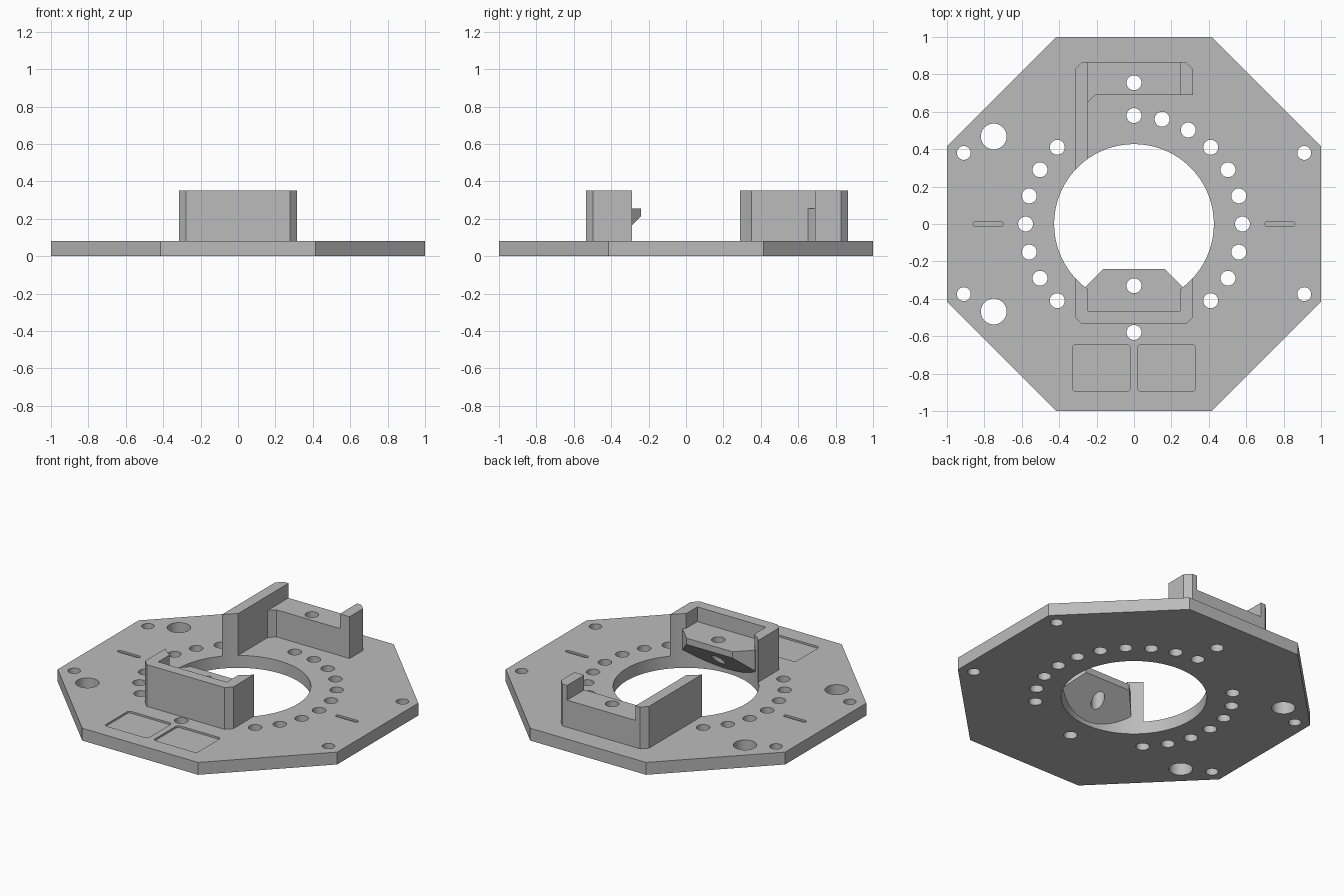
import bpy, bmesh
from math import cos, sin, pi, radians, tan
from mathutils import Vector

cube = bpy.data.objects.get("Cube")
if cube:
    bpy.data.objects.remove(cube, do_unlink=True)

THICK, TOP, LEDGE = 0.08, 0.35, 0.255   # plate top, wall top, ledge top
BORE = 0.427                            # central opening radius
HALF, INNER, CH = 0.315, 0.245, 0.037   # bracket half widths, corner chamfer

grey = bpy.data.materials.new("plain grey")
grey.use_nodes = True
grey.diffuse_color = (0.5, 0.5, 0.5, 1)
grey.node_tree.nodes["Principled BSDF"].inputs["Base Color"].default_value = (0.5, 0.5, 0.5, 1)


def add_prism(bm, outline, z0, z1):
    """Extrude a plan outline (counter-clockwise) from z0 to z1."""
    low = [bm.verts.new((x, y, z0)) for x, y in outline]
    high = [bm.verts.new((x, y, z1)) for x, y in outline]
    bm.faces.new(low[::-1])
    bm.faces.new(high)
    n = len(outline)
    for i in range(n):
        j = (i + 1) % n
        bm.faces.new((low[i], low[j], high[j], high[i]))


def circle(x, y, r, n=40):
    return [(x + r * cos(2 * pi * i / n), y + r * sin(2 * pi * i / n)) for i in range(n)]


def rounded_rect(x, y, w, h, r, n=6):
    pts = []
    for k, (sx, sy) in enumerate([(1, 1), (-1, 1), (-1, -1), (1, -1)]):
        for i in range(n + 1):
            a = (k + i / n) * pi / 2
            pts.append((x + sx * (w / 2 - r) + r * cos(a), y + sy * (h / 2 - r) + r * sin(a)))
    return pts


def make(name, prisms):
    """Object from a list of (outline, z0, z1)."""
    bm = bmesh.new()
    for p in prisms:
        add_prism(bm, *p)
    mesh = bpy.data.meshes.new(name)
    bm.to_mesh(mesh)
    bm.free()
    mesh.materials.append(grey)
    ob = bpy.data.objects.new(name, mesh)
    bpy.context.collection.objects.link(ob)
    return ob


def boolean(ob, tool, operation="DIFFERENCE"):
    mod = ob.modifiers.new("bool", "BOOLEAN")
    mod.operation, mod.object, mod.solver = operation, tool, "EXACT"
    bpy.context.view_layer.objects.active = ob
    bpy.ops.object.modifier_apply(modifier=mod.name)


# Cutters: central bore, and all drilled holes
bore = make("bore_cutter", [(circle(0, 0, BORE, 96), -0.5, 1)])
ring = [a for a in range(-45, 226, 15) if a not in (105, 120)] + [270]
spots = [(0.58 * cos(radians(a)), 0.58 * sin(radians(a)), 0.04) for a in ring]
spots += [(s * 0.91, y, 0.037) for s in (-1, 1) for y in (0.38, -0.375)]
spots += [(-0.75, s * 0.468, 0.069) for s in (-1, 1)]
spots += [(0, 0.755, 0.04), (0, -0.33, 0.04)]
drill = make("hole_cutter", [(circle(*s), -0.5, 1) for s in spots])

# Shallow label recesses and side slots
recess = make("recess_cutter",
              [(rounded_rect(s * 0.175, -0.77, 0.31, 0.25, 0.02), THICK - 0.012, 0.2) for s in (-1, 1)]
              + [(rounded_rect(s * 0.78, 0, 0.16, 0.026, 0.013), THICK - 0.012, 0.2) for s in (-1, 1)])

# Octagonal base plate
t = tan(pi / 8)
octagon = [(1, -t), (1, t), (t, 1), (-t, 1), (-1, t), (-1, -t), (-t, -1), (t, -1)]
plate = make("base_plate", [(octagon, 0, THICK)])
for tool in (bore, drill, recess):
    boolean(plate, tool)

# Rear bracket: long arm, low ledge and short post
back, face = 0.865, 0.69
rear = make("rear_bracket", [([
    (-HALF, 0.2), (-INNER, 0.2), (-INNER, face - CH), (-INNER + CH, face), (HALF, face),
    (HALF, back - CH), (HALF - CH, back), (-HALF + CH, back), (-HALF, back - CH)], THICK, TOP)])
rear_notch = make("rear_notch_cutter", [(
    [(-INNER, 0.6), (INNER, 0.6), (INNER, 1), (-INNER, 1)], LEDGE, 1)])
for tool in (rear_notch, bore, drill):
    boolean(rear, tool)

# Front bracket: tall wall with two arms around a ledge
front = -0.535
front_bracket = make("front_bracket", [([
    (-HALF, front + CH), (-HALF + CH, front), (HALF - CH, front), (HALF, front + CH),
    (HALF, -0.2), (-HALF, -0.2)], THICK, TOP)])
pocket = make("pocket_cutter", [(
    [(-INNER, -0.465), (INNER, -0.465), (INNER, 0), (-INNER, 0)], LEDGE, 1)])
for tool in (pocket, bore):
    boolean(front_bracket, tool)

# Overhanging ledge tip with a 45 degree underside
tip = make("ledge_tip", [([
    (-0.26, -0.45), (0.26, -0.45), (0.26, -0.335), (0.165, -0.24),
    (-0.165, -0.24), (-0.26, -0.335)], 0, LEDGE)])
bm = bmesh.new()
bm.from_mesh(tip.data)
cut = bmesh.ops.bisect_plane(bm, geom=bm.verts[:] + bm.edges[:] + bm.faces[:],
                             plane_co=Vector((0, -0.285, 0.17)),
                             plane_no=Vector((0, 1, -1)).normalized(), clear_outer=True)
bmesh.ops.holes_fill(bm, edges=[e for e in bm.edges if e.is_boundary])
bmesh.ops.recalc_face_normals(bm, faces=bm.faces[:])
bm.to_mesh(tip.data)
bm.free()
boolean(front_bracket, tip, "UNION")
boolean(front_bracket, drill)

# Remove helpers, shade round walls smoothly
for helper in (bore, drill, recess, rear_notch, pocket, tip):
    bpy.data.objects.remove(helper, do_unlink=True)
bpy.ops.object.select_all(action="DESELECT")
for ob in (plate, rear, front_bracket):
    ob.select_set(True)
bpy.context.view_layer.objects.active = plate
bpy.ops.object.shade_smooth_by_angle(angle=radians(30))
